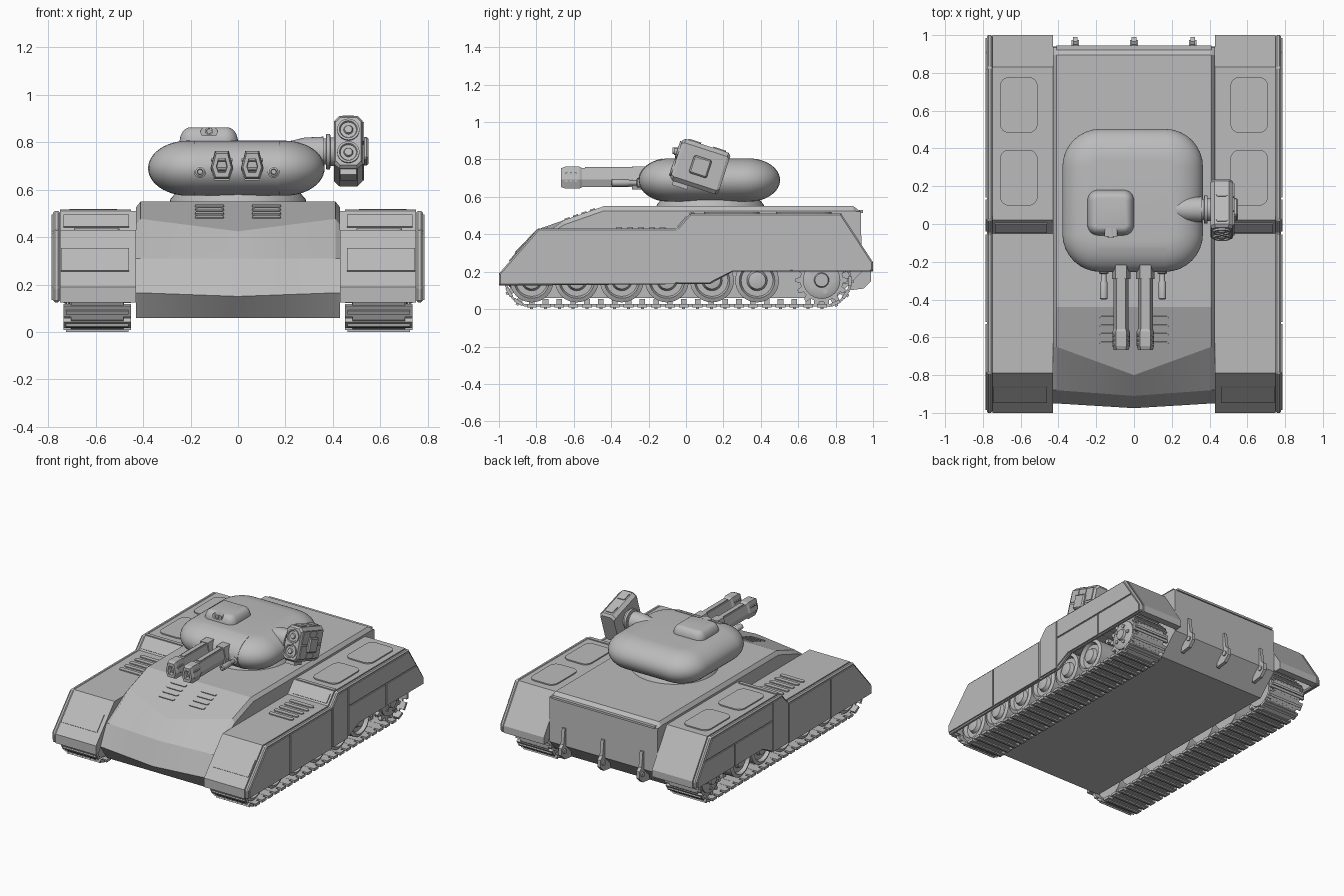
import bpy, bmesh
from math import sin, cos, pi, radians
from mathutils import Matrix, Vector

if "Cube" in bpy.data.objects:
    bpy.data.objects.remove(bpy.data.objects["Cube"])

GREY = (0.5, 0.5, 0.5, 1)
mat = bpy.data.materials.new("armour_grey")
mat.use_nodes = True
mat.diffuse_color = GREY
mat.node_tree.nodes["Principled BSDF"].inputs["Base Color"].default_value = GREY


def finish(name, bm, mirror=False, bevel=0, smooth=None, M=None):
    if M:
        bm.transform(M)
    bmesh.ops.recalc_face_normals(bm, faces=bm.faces)
    me = bpy.data.meshes.new(name)
    bm.to_mesh(me)
    bm.free()
    me.materials.append(mat)
    ob = bpy.data.objects.new(name, me)
    bpy.context.scene.collection.objects.link(ob)
    if smooth:
        me.shade_smooth()
        me.set_sharp_from_angle(angle=radians(smooth))
    if bevel:
        b = ob.modifiers.new("Bevel", 'BEVEL')
        b.width, b.segments = bevel, 1
    if mirror:
        ob.modifiers.new("Mirror", 'MIRROR')
    return ob


def place(axis, u, v, t):
    return {'x': (t, u, v), 'y': (u, t, v), 'z': (u, v, t)}[axis]


def loft(name, rings, **kw):
    bm = bmesh.new()
    vs = [[bm.verts.new(p) for p in r] for r in rings]
    n = len(vs[0])
    for a, b in zip(vs, vs[1:]):
        for i in range(n):
            j = (i + 1) % n
            bm.faces.new((a[i], a[j], b[j], b[i]))
    bm.faces.new(vs[0])
    bm.faces.new(vs[-1])
    return finish(name, bm, **kw)


def prism(name, pts, axis, a, b, **kw):
    return loft(name, [[place(axis, u, v, t) for u, v in pts] for t in (a, b)], **kw)


def disc(u, v, r, n=24):
    return [(u + r * cos(2 * pi * i / n), v + r * sin(2 * pi * i / n)) for i in range(n)]


def lathe(name, profile, u, v, axis, n=32, smooth=35, **kw):
    return loft(name, [[place(axis, *p, t) for p in disc(u, v, r, n)] for r, t in profile],
                smooth=smooth, **kw)


def rect(u0, u1, v0, v1):
    return [(u0, v0), (u1, v0), (u1, v1), (u0, v1)]


def rounded(u, v, hu, hv, r, n=8):
    out = []
    for k, (su, sv) in enumerate(((1, 1), (-1, 1), (-1, -1), (1, -1))):
        for i in range(n + 1):
            a = pi / 2 * (k + i / n)
            out.append((u + su * (hu - r) + r * cos(a), v + sv * (hv - r) + r * sin(a)))
    return out


def pillow(name, x, y, hx, hy, r, inset, z, h, a0, a1, steps=16):
    rings = []
    for i in range(steps + 1):
        a = radians(a0 + (a1 - a0) * i / steps)
        d = inset * (1 - cos(a))
        rings.append([(px, py, z + h * sin(a)) for px, py in rounded(x, y, hx - d, hy - d, r - d)])
    return loft(name, rings, smooth=40)


def slope_plate(name, p, q, thick, x0, x1):
    p, q = Vector(p), Vector(q)
    d = (q - p).normalized()
    n = Vector((-d.y, d.x)) * thick
    prism(name, [p - n, q - n, q + n, p + n], 'x', x0, x1, mirror=True)


# Hull: cross-sections from side to side, pointed at the centre of the nose
def hull_section(x):
    k = min(abs(x) / 0.41, 1)
    drop = 0.025 if abs(x) > 0.42 else 0
    knee = 0.80 - 0.15 * k
    return [(x, y, z) for y, z in (
        (0.80, 0.06), (0.94, 0.2), (0.935, 0.52), (0.895, 0.55 - drop), (-0.44, 0.55 - drop),
        (-knee, 0.55 - 0.35 * (knee - 0.44) - drop), (-0.91 + 0.03 * k, 0.31),
        (-0.975 + 0.025 * k, 0.15 + 0.015 * k), (-0.88, 0.06))]


loft("hull", [hull_section(x) for x in (-0.43, -0.41, -0.2, 0, 0.2, 0.41, 0.43)], smooth=18)
prism("rear_deck_lip", rect(-0.41, 0.41, 0.895, 0.945), 'z', 0.515, 0.53)

# Glacis louvres
for i in range(4):
    y = -0.5 - 0.045 * i
    M = Matrix.Translation((0.12, y, 0.55 + 0.35 * (y + 0.44))) @ Matrix.Rotation(radians(19), 4, 'X')
    prism("glacis_louvre", rounded(0, 0, 0.062, 0.014, 0.0135), 'z', -0.004, 0.006, M=M, mirror=True)

# Rear tow hooks
hook = [(0.92, 0.33), (0.95, 0.33), (0.965, 0.22), (0.99, 0.2), (0.99, 0.15), (0.95, 0.11), (0.87, 0.1)]
for x in (-0.31, 0, 0.31):
    prism("tow_hook", hook, 'x', x - 0.012, x + 0.012)
    prism("tow_pin", disc(0.955, 0.17, 0.018, 12), 'x', x - 0.02, x + 0.02)

# Track guards: open underneath, with an outer skirt
top_line = [(-1, 0.125), (-1, 0.19), (-0.79, 0.43), (-0.05, 0.43), (0.02, 0.51), (0.83, 0.51),
            (1, 0.25), (1, 0.2)]
prism("track_guard", top_line + [(0.95, 0.2), (0.87, 0.33), (-0.83, 0.33), (-0.97, 0.125)],
      'x', 0.43, 0.75, mirror=True)
prism("side_skirt", top_line + [(0.25, 0.2), (0.13, 0.135)], 'x', 0.75, 0.779, bevel=0.008, mirror=True)

# Skirt panels with gaps between them
panels = [
    [(-0.985, 0.135), (-0.985, 0.19), (-0.785, 0.415), (-0.53, 0.415), (-0.53, 0.135)],
    rect(-0.52, -0.055, 0.135, 0.415),
    [(-0.04, 0.14), (-0.04, 0.425), (0.025, 0.495), (0.13, 0.495), (0.13, 0.14)],
    [(0.14, 0.37), (0.14, 0.495), (0.82, 0.495), (0.905, 0.37)],
    [(0.14, 0.15), (0.14, 0.36), (0.56, 0.36), (0.56, 0.205), (0.25, 0.205)],
    [(0.57, 0.205), (0.57, 0.36), (0.91, 0.36), (0.985, 0.25), (0.985, 0.205)]]
for p in panels:
    prism("skirt_panel", p, 'x', 0.775, 0.786, mirror=True)

# Guard details: hatches, louvres and sloped plates
for y in (0.245, 0.63):
    prism("guard_hatch", rounded(0.61, y, 0.1, 0.148, 0.05), 'z', 0.505, 0.518, mirror=True)
for i in range(5):
    prism("guard_louvre", rounded(0.595, -0.125 - 0.058 * i, 0.095, 0.016, 0.0155), 'z',
          0.425, 0.437, mirror=True)
slope_plate("headlight_plate", (-0.943, 0.255), (-0.86, 0.35), 0.006, 0.46, 0.745)
slope_plate("step_plate", (-0.042, 0.44), (0.004, 0.492), 0.006, 0.46, 0.735)
prism("step_brow", rect(0.45, 0.75, 0.02, 0.045), 'z', 0.505, 0.517, mirror=True)

# Running gear
for i in range(6):
    lathe("road_wheel", [(0.117, 0.48), (0.117, 0.70), (0.095, 0.71), (0.085, 0.685), (0.055, 0.685),
                         (0.045, 0.71), (0.02, 0.715)], -0.825 + 0.241 * i, 0.153, 'x', mirror=True)
gear = []
for i in range(14):
    for off, r in ((-0.3, 0.115), (-0.15, 0.14), (0.15, 0.14), (0.3, 0.115)):
        a = 2 * pi * (i + off) / 14
        gear.append((0.725 + r * cos(a), 0.155 + r * sin(a)))
for x in (0.5, 0.67):
    prism("sprocket_teeth", gear, 'x', x, x + 0.025, mirror=True)
lathe("sprocket", [(0.1, 0.48), (0.1, 0.705), (0.08, 0.715), (0.04, 0.715), (0.035, 0.73), (0.01, 0.73)],
      0.725, 0.155, 'x', mirror=True)
for y, z in disc(0.725, 0.155, 0.062, 5):
    prism("sprocket_bolt", disc(y, z, 0.013, 10), 'x', 0.7, 0.722, mirror=True)

# Track: links laid along a loop around the end wheels
FRONT, BACK, AXLE, RAD = -0.825, 0.74, 0.155, 0.137
run, arc = BACK - FRONT, pi * RAD
LINKS = 54
bm = bmesh.new()
for i in range(LINKS):
    s = (2 * run + 2 * arc) * i / LINKS
    if s < run:
        y, phi = FRONT + s, -pi / 2
    elif s < run + arc:
        y, phi = BACK, -pi / 2 + (s - run) / RAD
    elif s < 2 * run + arc:
        y, phi = BACK - (s - run - arc), pi / 2
    else:
        y, phi = FRONT, pi / 2 + (s - 2 * run - arc) / RAD
    F = Matrix.Translation((0.593, y, AXLE)) @ Matrix.Rotation(phi - pi / 2, 4, 'X')
    for size, out in (((0.285, 0.052, 0.018), RAD), ((0.22, 0.08, 0.012), RAD - 0.002),
                      ((0.265, 0.016, 0.018), RAD + 0.009), ((0.03, 0.03, 0.03), RAD - 0.02)):
        bmesh.ops.create_cube(bm, size=1, matrix=F @ Matrix.Translation((0, 0, out))
                              @ Matrix.Diagonal((*size, 1)))
finish("track_links", bm, mirror=True)

# Turret
lathe("turret_ring", [(0.29, 0.54), (0.285, 0.56), (0.25, 0.6)], 0, 0.13, 'z', n=48)
pillow("turret", -0.007, 0.125, 0.372, 0.378, 0.2, 0.17, 0.69, 0.116, -88, 88, 24)
pillow("cupola", -0.123, 0.06, 0.123, 0.12, 0.055, 0.045, 0.80, 0.062, 0, 85, 10)
prism("cupola_sight", rounded(-0.122, 0.843, 0.035, 0.018, 0.012, 3), 'y', -0.065, 0.0)
lathe("sight_lens", [(0.017, -0.02), (0.017, -0.072), (0.011, -0.072), (0.01, -0.066)],
      -0.122, 0.846, 'y', n=16)
face = [(-0.08 - 0.175 * cos(radians(a)), 0.69 + 0.119 * sin(radians(a))) for a in range(-75, 76, 10)]
prism("mantlet", face, 'x', -0.185, 0.175, smooth=30)


# Twin guns with hollow six-sided muzzles
def hexagon(x, z, k):
    return [(x + k * u, z + k * v) for u, v in
            ((0.046, -0.01), (0.028, 0.06), (-0.028, 0.06), (-0.046, -0.01), (-0.03, -0.058), (0.03, -0.058))]


for x in (-0.068, 0.06):
    rings = ((-0.555, 0.85), (-0.57, 1), (-0.645, 1), (-0.668, 0.85), (-0.668, 0.5), (-0.63, 0.45))
    loft("muzzle", [[place('y', u, v, t) for u, v in hexagon(x, 0.702, k)] for t, k in rings])
    prism("barrel", hexagon(x, 0.702, 0.86), 'y', -0.57, -0.18)
    prism("barrel_rail", rect(x - 0.016, x + 0.016, 0.745, 0.76), 'y', -0.54, -0.26)
    prism("barrel_root", hexagon(x, 0.70, 1.05), 'y', -0.29, -0.18)
    for y in (-0.59, -0.615, -0.64):
        for z in (0.685, 0.725):
            prism("muzzle_port", disc(y, z, 0.007, 8), 'x', x - 0.045, x + 0.045)

# Small guns beside the main pair
for x in (-0.16, 0.15):
    lathe("small_gun", [(0.014, -0.2), (0.014, -0.3), (0.02, -0.31), (0.02, -0.395), (0.012, -0.4),
                        (0.01, -0.385)], x, 0.675, 'y', n=16)
    lathe("small_gun_collar", [(0.026, -0.2), (0.026, -0.26), (0.018, -0.265)], x, 0.675, 'y', n=12)

# Launcher arm
lathe("launcher_fairing", [(0.02, 0.17), (0.045, 0.2), (0.064, 0.28), (0.068, 0.36)], 0.077, 0.755, 'x')
lathe("launcher_pivot", [(0.055, 0.35), (0.055, 0.37), (0.075, 0.372), (0.075, 0.388), (0.06, 0.39),
                         (0.06, 0.41)], 0.077, 0.76, 'x')

# Launcher box, tilted upward
POD = Matrix.Translation((0.465, 0.077, 0.762)) @ Matrix.Rotation(radians(-18), 4, 'X')


def pod_ring(y, k):
    c = 0.022
    pts = []
    for su, sv in ((1, 1), (-1, 1), (-1, -1), (1, -1)):
        a, b = (su * 0.06, sv * (0.117 - c)), (su * (0.06 - c), sv * 0.117)
        pts += [a, b] if su * sv > 0 else [b, a]
    return [(u * k, y, v * k) for u, v in pts]


loft("launcher_box", [pod_ring(y, k) for y, k in
                      ((0.135, 0.88), (0.12, 1), (-0.12, 1), (-0.135, 0.9))], M=POD)
for z in (0.05, -0.05):
    lathe("launch_tube", [(0.047, -0.1), (0.047, -0.145), (0.038, -0.145), (0.034, -0.137), (0.02, -0.137),
                          (0.016, -0.146)], 0, z, 'y', n=20, M=POD)
    for i in range(3):
        y = -0.078 + 0.078 * i
        prism("launcher_panel", rect(y - 0.036, y + 0.036, z - 0.043, z + 0.043), 'x', 0.058, 0.066, M=POD)
prism("launcher_side_box", rect(-0.05, 0.05, -0.05, 0.05), 'x', 0.06, 0.085, bevel=0.008, M=POD)
for y in (-0.07, 0.07):
    prism("launcher_top_plate", rounded(0, y, 0.03, 0.035, 0.01, 3), 'z', 0.11, 0.123, M=POD)
prism("launcher_sight", rect(-0.035, 0.035, -0.14, -0.115), 'y', -0.115, -0.03, M=POD)
